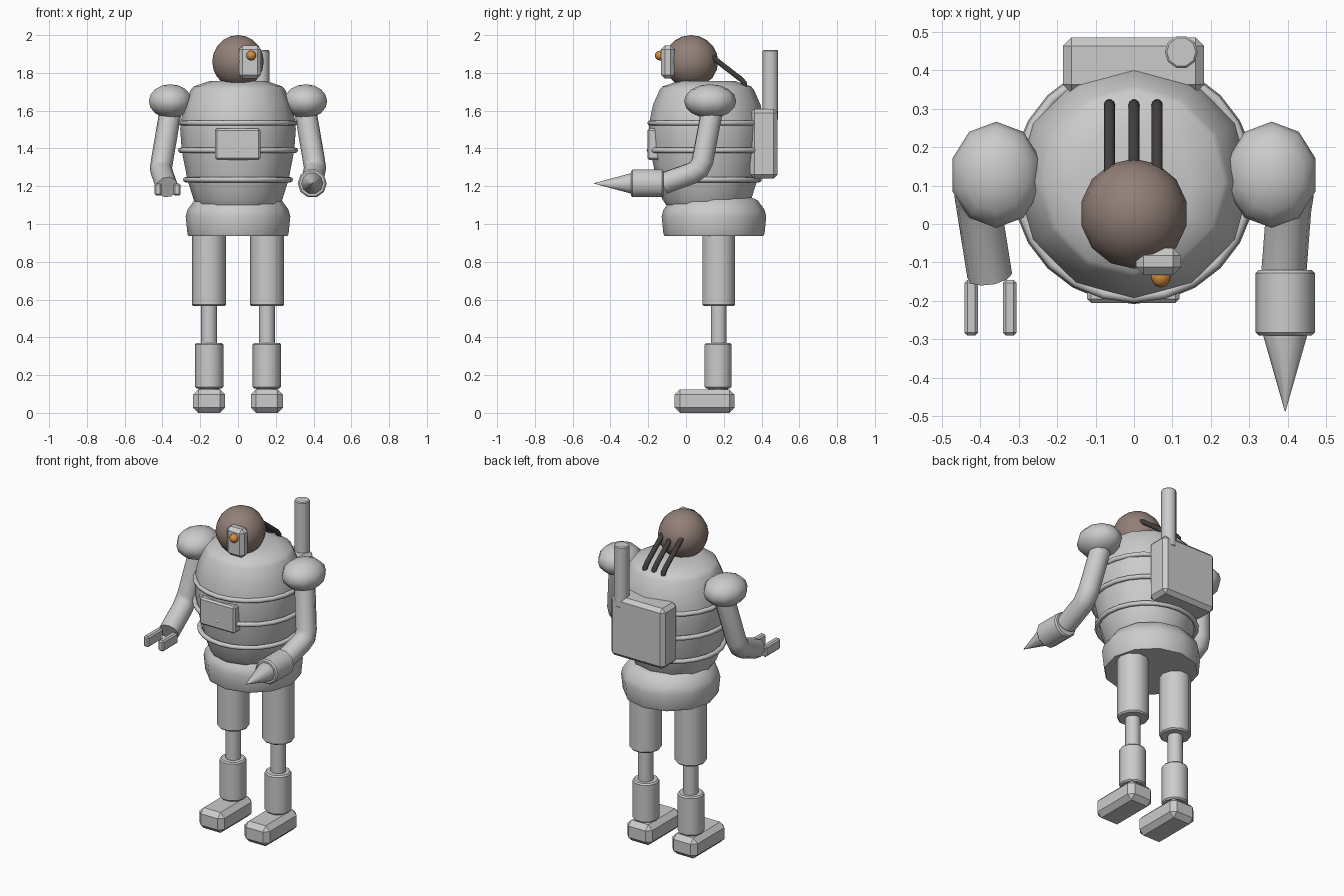
import bpy, bmesh, math
from mathutils import Vector

if "Cube" in bpy.data.objects:
    bpy.data.objects.remove(bpy.data.objects["Cube"])


def material(name, rgb):
    m = bpy.data.materials.new(name)
    m.diffuse_color = (*rgb, 1)
    m.use_nodes = True
    m.node_tree.nodes["Principled BSDF"].inputs["Base Color"].default_value = m.diffuse_color
    return m


STEEL = material("light_grey_steel", (0.6, 0.6, 0.6))
BROWN = material("dull_brown", (0.29, 0.215, 0.185))
DARK = material("dark_rubber", (0.055, 0.048, 0.048))
AMBER = material("amber_glass", (0.65, 0.27, 0.05))


def finish(obj, mat, angle=40):
    obj.data.materials.clear()
    obj.data.materials.append(mat)
    bpy.ops.object.select_all(action='DESELECT')
    obj.select_set(True)
    bpy.context.view_layer.objects.active = obj
    bpy.ops.object.shade_smooth_by_angle(angle=math.radians(angle))
    return obj


def from_bmesh(name, bm, mat, loc=(0, 0, 0), rot=(0, 0, 0), angle=40):
    bmesh.ops.recalc_face_normals(bm, faces=bm.faces)
    me = bpy.data.meshes.new(name)
    bm.to_mesh(me)
    bm.free()
    obj = bpy.data.objects.new(name, me)
    bpy.context.collection.objects.link(obj)
    obj.location, obj.rotation_euler = loc, rot
    return finish(obj, mat, angle)


def lathe(name, profile, loc, sides=10, mat=STEEL, rot=(0, 0, 0)):
    """Turned part from (radius, height) points, capped at both ends."""
    bm = bmesh.new()
    rings = []
    for r, z in profile:
        rings.append([bm.verts.new((r * math.cos(a), r * math.sin(a), z))
                      for a in (2 * math.pi * i / sides for i in range(sides))])
    for a, b in zip(rings, rings[1:]):
        for i in range(sides):
            j = (i + 1) % sides
            bm.faces.new((a[i], a[j], b[j], b[i]))
    bm.faces.new(rings[0][::-1])
    bm.faces.new(rings[-1])
    return from_bmesh(name, bm, mat, loc, rot)


def rod(name, r, lo, hi, loc, chamfer=0.008, **kw):
    c = chamfer
    return lathe(name, [(r - c, lo), (r, lo + c), (r, hi - c), (r - c, hi)], loc, **kw)


def box(name, lo, hi, bevel, segments=1):
    bm = bmesh.new()
    bmesh.ops.create_cube(bm, size=1)
    for v in bm.verts:
        v.co = Vector([l + (h - l) * (c + 0.5) for l, h, c in zip(lo, hi, v.co)])
    bmesh.ops.bevel(bm, geom=bm.edges[:], offset=bevel, segments=segments,
                    affect='EDGES', profile=0.5)
    return from_bmesh(name, bm, STEEL, angle=30)


def ball(name, radii, loc, mat, u=12, v=8):
    bm = bmesh.new()
    bmesh.ops.create_uvsphere(bm, u_segments=u, v_segments=v, radius=1)
    bmesh.ops.scale(bm, vec=radii, verts=bm.verts)
    return from_bmesh(name, bm, mat, loc, angle=60)


def tube(name, points, radius, mat):
    cu = bpy.data.curves.new(name, 'CURVE')
    cu.dimensions = '3D'
    cu.bevel_depth, cu.bevel_resolution, cu.use_fill_caps = radius, 3, True
    s = cu.splines.new('POLY')
    s.points.add(len(points) - 1)
    for p, co in zip(s.points, points):
        p.co = (*co, 1)
    obj = bpy.data.objects.new(name, cu)
    bpy.context.collection.objects.link(obj)
    bpy.ops.object.select_all(action='DESELECT')
    obj.select_set(True)
    bpy.context.view_layer.objects.active = obj
    bpy.ops.object.convert(target='MESH')
    return finish(bpy.context.view_layer.objects.active, mat, 50)


# Torso barrel, its hoops, and the pelvis
CY = 0.11
lathe("torso", [(0.215, 1.10), (0.235, 1.13), (0.268, 1.235), (0.298, 1.39), (0.306, 1.50),
                (0.304, 1.54), (0.285, 1.63), (0.25, 1.71), (0.235, 1.728), (0.15, 1.757)],
      (0, CY, 0), sides=12)
for i, (r, z) in enumerate([(0.277, 1.235), (0.304, 1.39), (0.301, 1.535)]):
    bpy.ops.mesh.primitive_torus_add(major_segments=24, minor_segments=8, major_radius=r,
                                     minor_radius=0.014, location=(0, CY, z))
    bpy.context.object.name = f"torso_hoop_{i + 1}"
    finish(bpy.context.object, STEEL, 60)
lathe("pelvis", [(0.262, 0.937), (0.268, 0.95), (0.277, 1.04), (0.268, 1.075),
                 (0.232, 1.125), (0.20, 1.14)], (0, 0.148, 0), sides=12)
box("chest_plate", (-0.122, -0.205, 1.34), (0.118, -0.10, 1.505), 0.01)

# Head, face plate, eye and neck hoses
ball("head", (0.14, 0.143, 0.14), (0, 0.027, 1.86), BROWN, 14, 10)
box("face_plate", (0.005, -0.132, 1.77), (0.122, -0.062, 1.945), 0.02)
ball("eye", (0.026, 0.028, 0.026), (0.07, -0.137, 1.892), AMBER)
for i, x in enumerate((-0.064, 0, 0.06)):
    tube(f"neck_hose_{i + 1}", [(x, 0.08, 1.925), (x, 0.15, 1.875), (x, 0.295, 1.763),
                                (x, 0.309, 1.745), (x, 0.312, 1.70)], 0.0145, DARK)

# Backpack and exhaust pipe
box("backpack", (-0.185, 0.34, 1.24), (0.182, 0.485, 1.61), 0.022)
rod("exhaust_pipe", 0.043, 1.55, 1.92, (0.123, 0.447, 0), chamfer=0.005)

# Paired limbs
for side, s in (("left", -1), ("right", 1)):
    x = 0.153 * s
    rod(f"{side}_thigh", 0.09, 0.565, 0.96, (x, 0.173, 0))
    rod(f"{side}_knee_rod", 0.043, 0.36, 0.58, (x, 0.173, 0))
    rod(f"{side}_shin", 0.075, 0.13, 0.37, (x, 0.17, 0))
    rod(f"{side}_ankle", 0.055, 0.10, 0.14, (x, 0.17, 0))
    box(f"{side}_foot", (x - 0.085, -0.06, 0), (x + 0.085, 0.257, 0.125), 0.028)
    ball(f"{side}_shoulder_pad", (0.12, 0.138, 0.09), (0.358 * s, 0.128, 1.65), STEEL, 10, 8)
    end = (0.375 * s, -0.135, 1.195) if s < 0 else (0.39 * s, -0.12, 1.215)
    tube(f"{side}_arm", [(0.35 * s, 0.145, 1.64), (0.402 * s, 0.088, 1.335),
                         (0.408 * s, 0.07, 1.295), (0.402 * s, 0.035, 1.27), end], 0.059, STEEL)

# Gripper on one arm, drill on the other
for name, x in (("outer", -0.423), ("inner", -0.323)):
    box(f"{name}_gripper_bar", (x - 0.018, -0.29, 1.15), (x + 0.018, -0.145, 1.215), 0.008)
ROT = (math.pi / 2, 0, 0)
rod("drill_housing", 0.077, 0.12, 0.29, (0.393, 0, 1.215), rot=ROT)
lathe("drill_bit", [(0.057, 0.28), (0.057, 0.291), (0.001, 0.487)], (0.393, 0, 1.215), rot=ROT)
